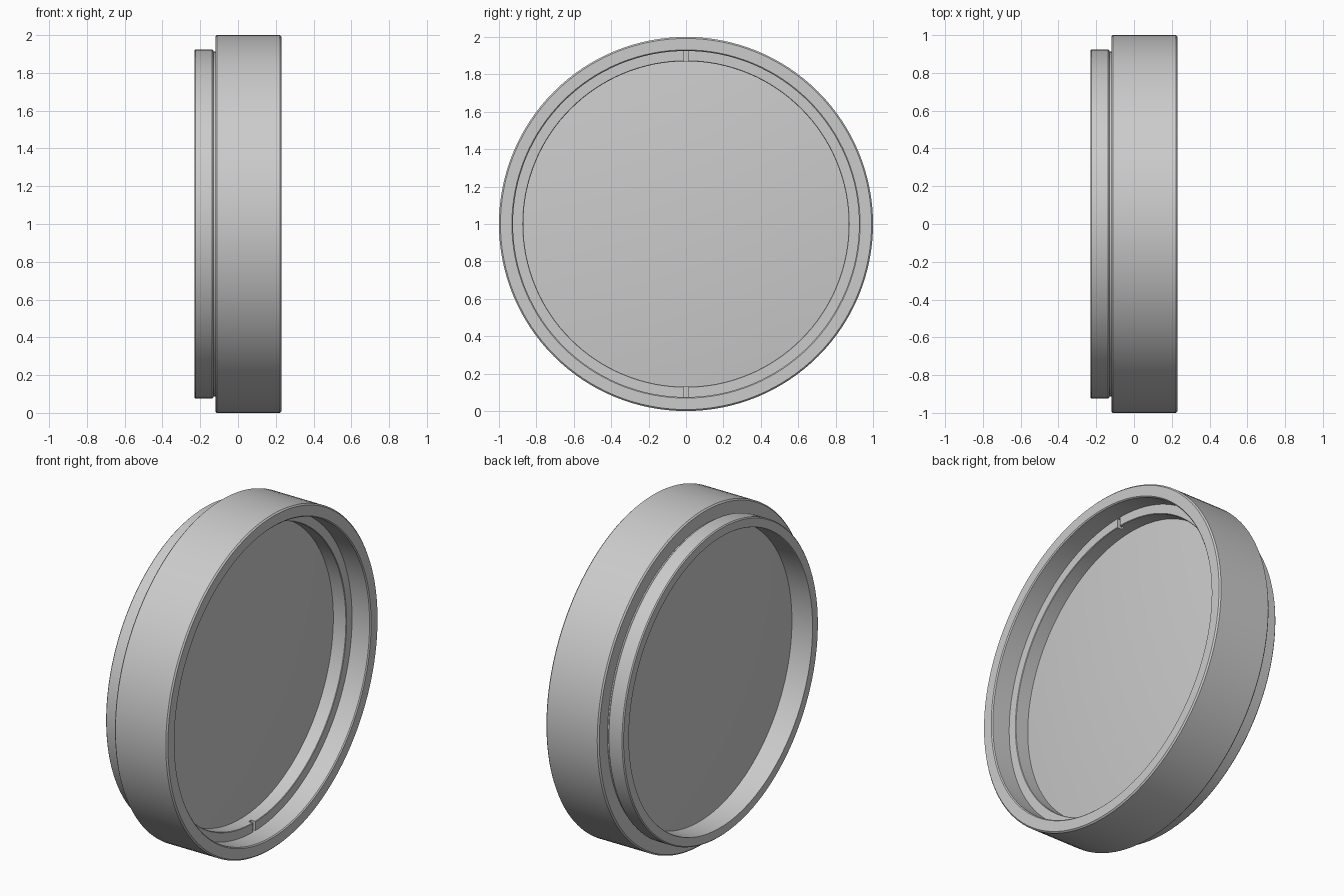
import bpy, bmesh, math

if "Cube" in bpy.data.objects:
    bpy.data.objects.remove(bpy.data.objects["Cube"], do_unlink=True)

SEGMENTS = 128
CENTRE_Z = 1.0

grey = bpy.data.materials.new("neutral_grey")
grey.use_nodes = True
colour = (0.6, 0.6, 0.6, 1.0)
grey.diffuse_color = colour
grey.node_tree.nodes["Principled BSDF"].inputs["Base Color"].default_value = colour


def finish(obj):
    """Smooth the round walls and keep the machined edges sharp."""
    bpy.ops.object.select_all(action='DESELECT')
    obj.select_set(True)
    bpy.context.view_layer.objects.active = obj
    bpy.ops.object.shade_smooth_by_angle(angle=math.radians(30))


def lathe(name, profile, closed=True):
    """Spin (x, radius) points round the x axis; open profiles get end caps."""
    bm = bmesh.new()
    rings = []
    for x, r in profile:
        ring = []
        for i in range(SEGMENTS):
            a = 2 * math.pi * i / SEGMENTS
            ring.append(bm.verts.new((x, r * math.cos(a), r * math.sin(a))))
        rings.append(ring)
    pairs = list(zip(rings, rings[1:]))
    if closed:
        pairs.append((rings[-1], rings[0]))
    else:
        bm.faces.new(rings[0])
        bm.faces.new(rings[-1])
    for a, b in pairs:
        for i in range(SEGMENTS):
            j = (i + 1) % SEGMENTS
            bm.faces.new((a[i], a[j], b[j], b[i]))
    bmesh.ops.recalc_face_normals(bm, faces=bm.faces)
    mesh = bpy.data.meshes.new(name)
    bm.to_mesh(mesh)
    bm.free()
    mesh.materials.append(grey)
    obj = bpy.data.objects.new(name, mesh)
    obj.location.z = CENTRE_Z
    bpy.context.collection.objects.link(obj)
    finish(obj)
    return obj


# Frame: wide body, relief groove, mounting collar, bore and rear lip
lathe("frame", [
    (-0.23, 0.869), (-0.23, 0.919), (-0.224, 0.925), (-0.137, 0.925),
    (-0.131, 0.919), (-0.131, 0.914), (-0.12, 0.914), (-0.12, 0.992),
    (-0.112, 1.0), (0.222, 1.0), (0.23, 0.992), (0.23, 0.931),
    (0.224, 0.925), (0.02, 0.925), (0.02, 0.867), (-0.227, 0.867),
])

# Lens, gently domed on both sides, its edge seated inside the frame
LENS_R, BULGE, STEPS = 0.875, 0.045, 12
dome = [(BULGE * (1 - (i / STEPS) ** 2), LENS_R * i / STEPS) for i in range(1, STEPS + 1)]
lathe("lens", [(-0.094 - h, r) for h, r in dome] + [(0.022 + h, r) for h, r in reversed(dome)],
      closed=False)

# Retaining ring in the front of the bore
ring = lathe("retaining_ring", [
    (0.016, 0.87), (0.016, 0.928), (0.108, 0.928), (0.108, 0.873), (0.105, 0.87),
])

# Two spanner slots, at the top and the bottom of the ring
for side in (1, -1):
    bpy.ops.mesh.primitive_cube_add(size=1, location=(0.108, 0, CENTRE_Z + side * 0.9))
    cutter = bpy.context.object
    cutter.name = "slot_cutter"
    cutter.scale = (0.06, 0.022, 0.12)
    cutter.hide_render = True
    bpy.context.view_layer.update()
    cut = ring.modifiers.new("slot", 'BOOLEAN')
    cut.operation = 'DIFFERENCE'
    cut.solver = 'EXACT'
    cut.object = cutter
    bpy.context.view_layer.objects.active = ring
    bpy.ops.object.modifier_move_to_index(modifier=cut.name, index=0)
    bpy.ops.object.modifier_apply(modifier=cut.name)
    bpy.data.objects.remove(cutter, do_unlink=True)
finish(ring)
